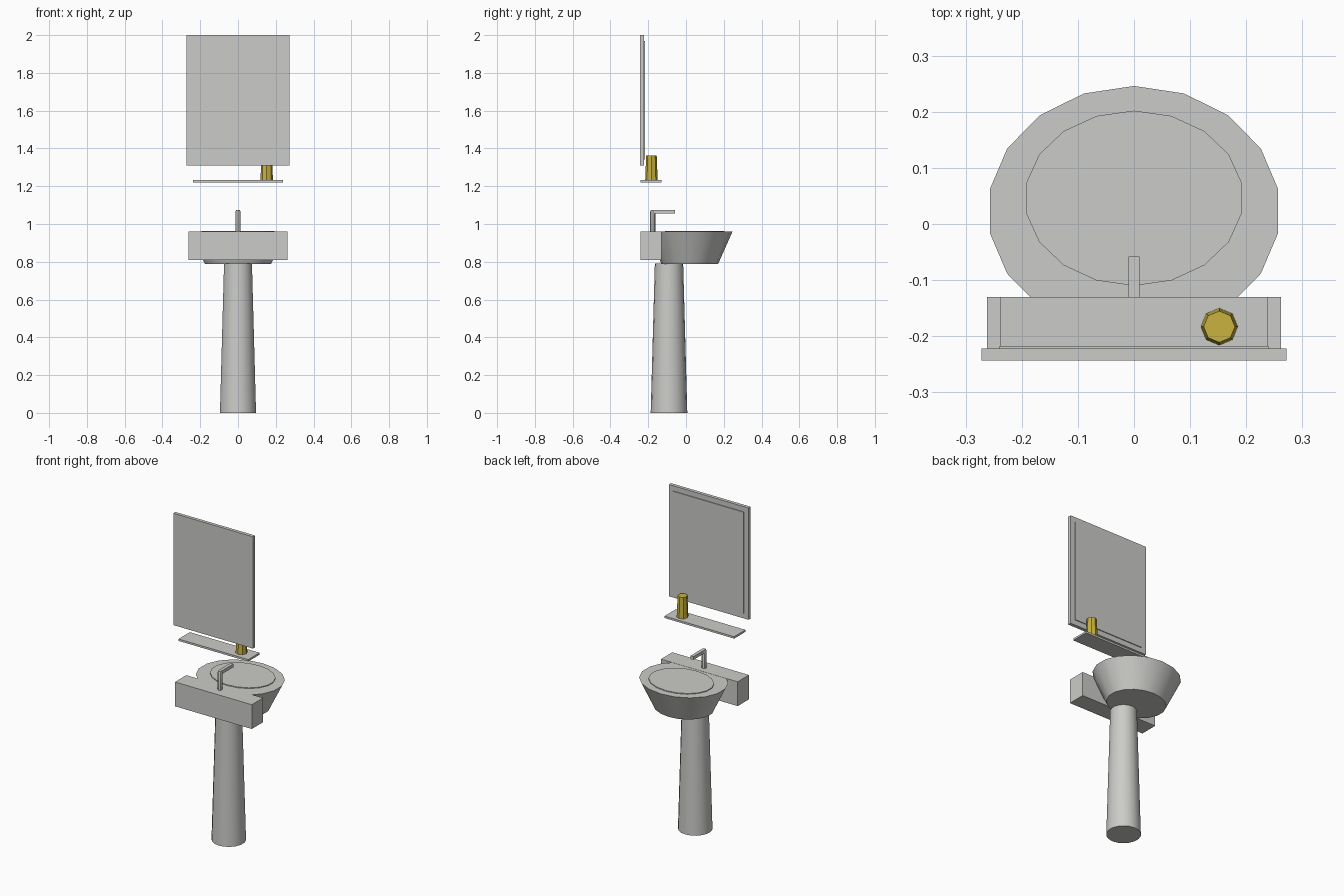
import bpy, math

if "Cube" in bpy.data.objects:
    bpy.data.objects.remove(bpy.data.objects["Cube"])


def material(name, colour):
    m = bpy.data.materials.new(name)
    m.diffuse_color = (*colour, 1)
    m.use_nodes = True
    m.node_tree.nodes["Principled BSDF"].inputs["Base Color"].default_value = m.diffuse_color
    return m


GREY = material("light grey", (0.6, 0.6, 0.58))
YELLOW = material("mustard yellow", (0.58, 0.45, 0.05))


def add_mesh(name, verts, faces, mat):
    me = bpy.data.meshes.new(name)
    me.from_pydata(verts, [], faces)
    me.materials.append(mat)
    ob = bpy.data.objects.new(name, me)
    bpy.context.collection.objects.link(ob)
    return ob


def box(name, x, y, z, mat=GREY):
    verts = [(a, b, c) for a in x for b in y for c in z]
    faces = [(0, 1, 3, 2), (4, 6, 7, 5), (0, 4, 5, 1),
             (2, 3, 7, 6), (0, 2, 6, 4), (1, 5, 7, 3)]
    return add_mesh(name, verts, faces, mat)


def loft(name, rings, n, mat=GREY, smooth=True):
    """Closed stack of ellipses: (centre x, centre y, z, radius x, radius y)."""
    verts = []
    for cx, cy, z, rx, ry in rings:
        for i in range(n):
            a = 2 * math.pi * i / n + math.pi / 2
            verts.append((cx + rx * math.cos(a), cy + ry * math.sin(a), z))
    faces = [tuple(reversed(range(n))),
             tuple(range(len(verts) - n, len(verts)))]
    for r in range(len(rings) - 1):
        for i in range(n):
            j = (i + 1) % n
            faces.append((r * n + i, r * n + j, r * n + n + j, r * n + n + i))
    ob = add_mesh(name, verts, faces, mat)
    if smooth:
        bpy.ops.object.select_all(action='DESELECT')
        ob.select_set(True)
        bpy.context.view_layer.objects.active = ob
        bpy.ops.object.shade_smooth_by_angle(angle=math.radians(35))
    return ob


# Pedestal and basin
loft("pedestal", [(0, -0.09, 0, 0.097, 0.097),
                  (0, -0.09, 0.79, 0.075, 0.075)], 18)
loft("basin_bowl", [(0, 0.02, 0.788, 0.177, 0.15),
                    (0, 0.023, 0.959, 0.261, 0.223)], 18)
loft("basin_inner", [(0, 0.046, 0.955, 0.195, 0.156),
                     (0, 0.046, 0.964, 0.195, 0.156)], 18)
box("basin_back", (-0.262, 0.262), (-0.24, -0.13), (0.81, 0.96))

# Tap
loft("tap_post", [(0, -0.176, 0.955, 0.014, 0.014),
                  (0, -0.176, 1.066, 0.014, 0.014),
                  (0, -0.176, 1.075, 0.009, 0.009)], 8)
box("tap_spout", (-0.01, 0.01), (-0.176, -0.058), (1.055, 1.075))

# Shelf and cup
box("shelf", (-0.238, 0.238), (-0.24, -0.13), (1.22, 1.232))
loft("cup", [(0.152, -0.183, 1.232, 0.033, 0.033),
             (0.152, -0.183, 1.362, 0.028, 0.028)], 8, YELLOW)

# Mirror
box("mirror_frame", (-0.272, 0.272), (-0.243, -0.222), (1.31, 2.0))
box("mirror_glass", (-0.24, 0.24), (-0.224, -0.217), (1.342, 1.968))
